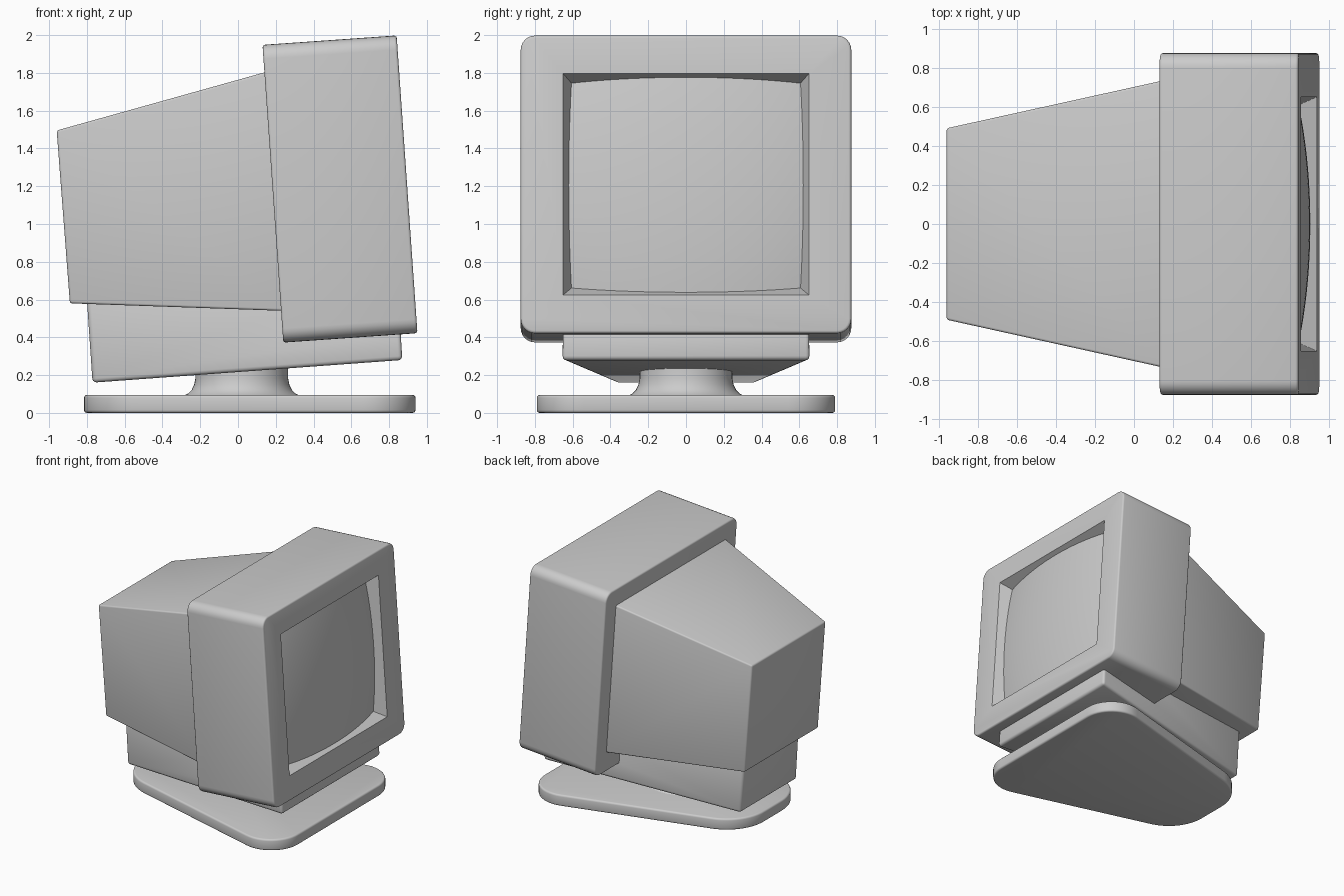
import bpy, bmesh, math
from mathutils import Matrix

if "Cube" in bpy.data.objects:
    bpy.data.objects.remove(bpy.data.objects["Cube"])

TILT = Matrix.Translation((0.895, 0, 1.21)) @ Matrix.Rotation(math.radians(-4), 4, 'Y')


def finish(bm, name, matrix=None):
    bmesh.ops.recalc_face_normals(bm, faces=bm.faces)
    mesh = bpy.data.meshes.new(name)
    bm.to_mesh(mesh)
    bm.free()
    ob = bpy.data.objects.new(name, mesh)
    bpy.context.collection.objects.link(ob)
    if matrix:
        ob.matrix_world = matrix
    return ob


def activate(ob):
    bpy.ops.object.select_all(action='DESELECT')
    ob.select_set(True)
    bpy.context.view_layer.objects.active = ob


def smooth(ob):
    activate(ob)
    bpy.ops.object.shade_smooth_by_angle(angle=math.radians(35))


def loft(name, rings, bevel=0, matrix=None):
    """Skin equal-length rings, cap both ends and round the hard edges."""
    bm = bmesh.new()
    vs = [[bm.verts.new(p) for p in r] for r in rings]
    n = len(vs[0])
    for a, b in zip(vs, vs[1:]):
        for i in range(n):
            j = (i + 1) % n
            bm.faces.new((a[i], a[j], b[j], b[i]))
    bm.faces.new(vs[0])
    bm.faces.new(vs[-1])
    bmesh.ops.recalc_face_normals(bm, faces=bm.faces)
    if bevel:
        hard = [e for e in bm.edges if e.calc_face_angle(0) > math.radians(40)]
        bmesh.ops.bevel(bm, geom=hard, offset=bevel, segments=3, profile=0.5,
                        affect='EDGES', clamp_overlap=True)
    return finish(bm, name, matrix)


def arc(cx, cy, r, a0, a1, n):
    return [(cx + r * math.cos(math.radians(a0 + (a1 - a0) * i / n)),
             cy + r * math.sin(math.radians(a0 + (a1 - a0) * i / n))) for i in range(n + 1)]


def tapered(name, profile, bevel):
    """Side profile of (x, z, half width) spanned from -y to +y."""
    return loft(name, [[(x, s * w, z) for x, z, w in profile] for s in (-1, 1)], bevel)


# Base plate: rounded trapezoid, wide at the screen end
tilt = 16
outline = (arc(0.69, 0.54, 0.25, 0, 90 + tilt, 14) + arc(-0.465, 0.12, 0.35, 90 + tilt, 180, 12)
           + arc(-0.465, -0.12, 0.35, 180, 270 - tilt, 12) + arc(0.69, -0.54, 0.25, 270 - tilt, 360, 14))
smooth(loft("base_plate", [[(x, y, z) for x, y in outline] for z in (0, 0.095)], 0.015))

# Swivel neck with flared foot
neck = [(0.31, 0.09), (0.285, 0.102), (0.265, 0.122), (0.252, 0.15), (0.245, 0.185), (0.245, 0.27)]
smooth(loft("swivel_neck", [[(x, y, z) for x, y in arc(0.02, 0, r, 0, 352.5, 47)] for r, z in neck]))

# Lower tray, narrowing to the back
side = [(-0.80, 0.60), (-0.77, 0.16), (0.87, 0.28), (0.86, 0.44), (0.27, 0.40), (0.26, 0.56)]
smooth(tapered("lower_tray", [(x, z, 0.375 + (x + 0.77) * 0.172) for x, z in side], 0.022))

# Tapered rear housing
smooth(tapered("rear_housing", [(-0.96, 1.495, 0.49), (-0.89, 0.58, 0.49),
                                (0.25, 0.54, 0.74), (0.16, 1.808, 0.737)], 0.012))

# Front bezel, in tilted space with its front face at local x = 0
W, H, R = 0.875, 0.79, 0.075
section = (arc(W - R, H - R, R, 0, 90, 6) + arc(R - W, H - R, R, 90, 180, 6)
           + arc(R - W, R - H, R, 180, 270, 6) + arc(W - R, R - H, R, 270, 360, 6))
bezel = loft("front_bezel", [[(x, y, z) for y, z in section] for x in (-0.712, 0)], 0.014, TILT)

# Sloping screen recess cut into the bezel
OW, OH, SLOPE = 0.65, 0.587, 0.45


def opening(d):
    return OW - SLOPE * d, OH - SLOPE * d


rings = []
for d in (-0.05, 0.12):
    w, h = opening(d)
    rings.append([(-d, w, h), (-d, -w, h), (-d, -w, -h), (-d, w, -h)])
cutter = loft("recess_cutter", rings, 0, TILT)
cutter.hide_render = True
mod = bezel.modifiers.new("recess", 'BOOLEAN')
mod.object, mod.operation, mod.solver = cutter, 'DIFFERENCE', 'EXACT'
activate(bezel)
bpy.ops.object.modifier_apply(modifier=mod.name)
bpy.data.objects.remove(cutter)
smooth(bezel)

# Bulging glass screen fitted to the recess walls
bm = bmesh.new()
N = 24
bmesh.ops.create_grid(bm, x_segments=N, y_segments=N, size=1)
for v in bm.verts:
    s, t = v.co.x, v.co.y
    d = 0.005 + 0.06 * s * s + 0.032 * t * t
    w, h = opening(d)
    v.co = (-d, s * w, t * h)
screen = finish(bm, "screen", TILT)
if screen.data.polygons[0].normal.x < 0:
    screen.data.flip_normals()
smooth(screen)
